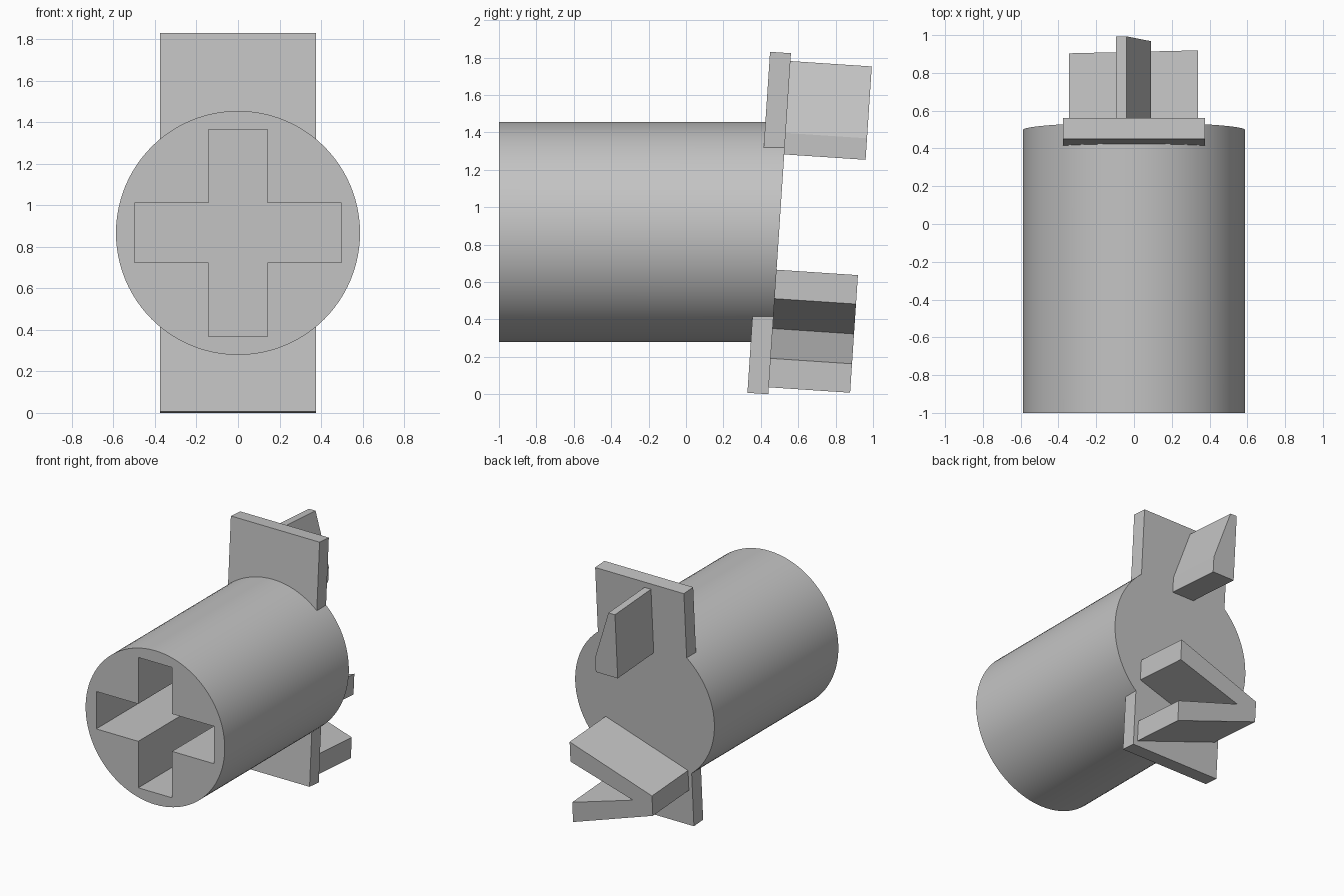
import bpy, bmesh, math
from mathutils import Matrix

cube = bpy.data.objects.get("Cube")
if cube:
    bpy.data.objects.remove(cube, do_unlink=True)

TILT = math.radians(3.8)
BACK = 0.44          # where the slanted back plane meets the ground
RADIUS, MID = 0.588, 0.867
tilted = Matrix.Translation((0, BACK, 0)) @ Matrix.Rotation(-TILT, 4, 'X')

grey = bpy.data.materials.new("plain_grey")
grey.use_nodes = True
colour = (0.55, 0.55, 0.55, 1)
grey.diffuse_color = colour
grey.node_tree.nodes["Principled BSDF"].inputs["Base Color"].default_value = colour


def prism(name, outline, y0, y1, matrix=Matrix()):
    """Extrude an (x, z) outline along y."""
    bm = bmesh.new()
    face = bm.faces.new([bm.verts.new((x, y0, z)) for x, z in outline])
    ext = bmesh.ops.extrude_face_region(bm, geom=[face])
    bmesh.ops.translate(bm, vec=(0, y1 - y0, 0),
                        verts=[g for g in ext["geom"] if isinstance(g, bmesh.types.BMVert)])
    bmesh.ops.recalc_face_normals(bm, faces=bm.faces)
    bm.transform(matrix)
    mesh = bpy.data.meshes.new(name)
    bm.to_mesh(mesh)
    bm.free()
    mesh.materials.append(grey)
    obj = bpy.data.objects.new(name, mesh)
    bpy.context.collection.objects.link(obj)
    return obj


def combine(target, tool, operation):
    """Apply a boolean and remove the tool object."""
    mod = target.modifiers.new(operation.lower(), 'BOOLEAN')
    mod.operation, mod.object, mod.solver = operation, tool, 'EXACT'
    bpy.context.view_layer.objects.active = target
    bpy.ops.object.modifier_apply(modifier=mod.name)
    bpy.data.objects.remove(tool, do_unlink=True)


# Round body with a slanted back end
SIDES = 96
circle = [(RADIUS * math.cos(2 * math.pi * i / SIDES),
           MID + RADIUS * math.sin(2 * math.pi * i / SIDES)) for i in range(SIDES)]
body = prism("round_body", circle, -1, 0.5)
for v in body.data.vertices:
    if v.co.y > 0:
        v.co.y = BACK + math.tan(TILT) * v.co.z

# Flat slab flush with the slanted end
slab = prism("back_slab", [(-0.375, 0.0), (0.375, 0.0), (0.375, 1.827), (-0.375, 1.827)],
             -0.112, 0, tilted)
combine(body, slab, 'UNION')

# Cross-shaped socket in the front
a, b = 0.143, 0.498
cross = [(a, a), (a, b), (-a, b), (-a, a), (-b, a), (-b, -a),
         (-a, -a), (-a, -b), (a, -b), (a, -a), (b, -a), (b, a)]
socket = prism("socket_cutter", [(x, z + MID) for x, z in cross], -1.2, 0.3)
combine(body, socket, 'DIFFERENCE')

# Upper tapered lug
prism("upper_lug", [(-0.095, 1.285), (0.09, 1.285), (0.09, 1.4), (-0.04, 1.785), (-0.095, 1.785)],
      -0.02, 0.436, tilted)

# Lower sideways V lug
prism("lower_v_lug", [(-0.345, 0.43), (0.34, 0.667), (0.34, 0.512), (-0.18, 0.352),
                      (0.34, 0.192), (0.34, 0.037), (-0.345, 0.274)], -0.02, 0.436, tilted)

# Smooth the round wall, keep edges crisp
bpy.ops.object.select_all(action='DESELECT')
body.select_set(True)
bpy.context.view_layer.objects.active = body
bpy.ops.object.shade_smooth_by_angle(angle=math.radians(30))
